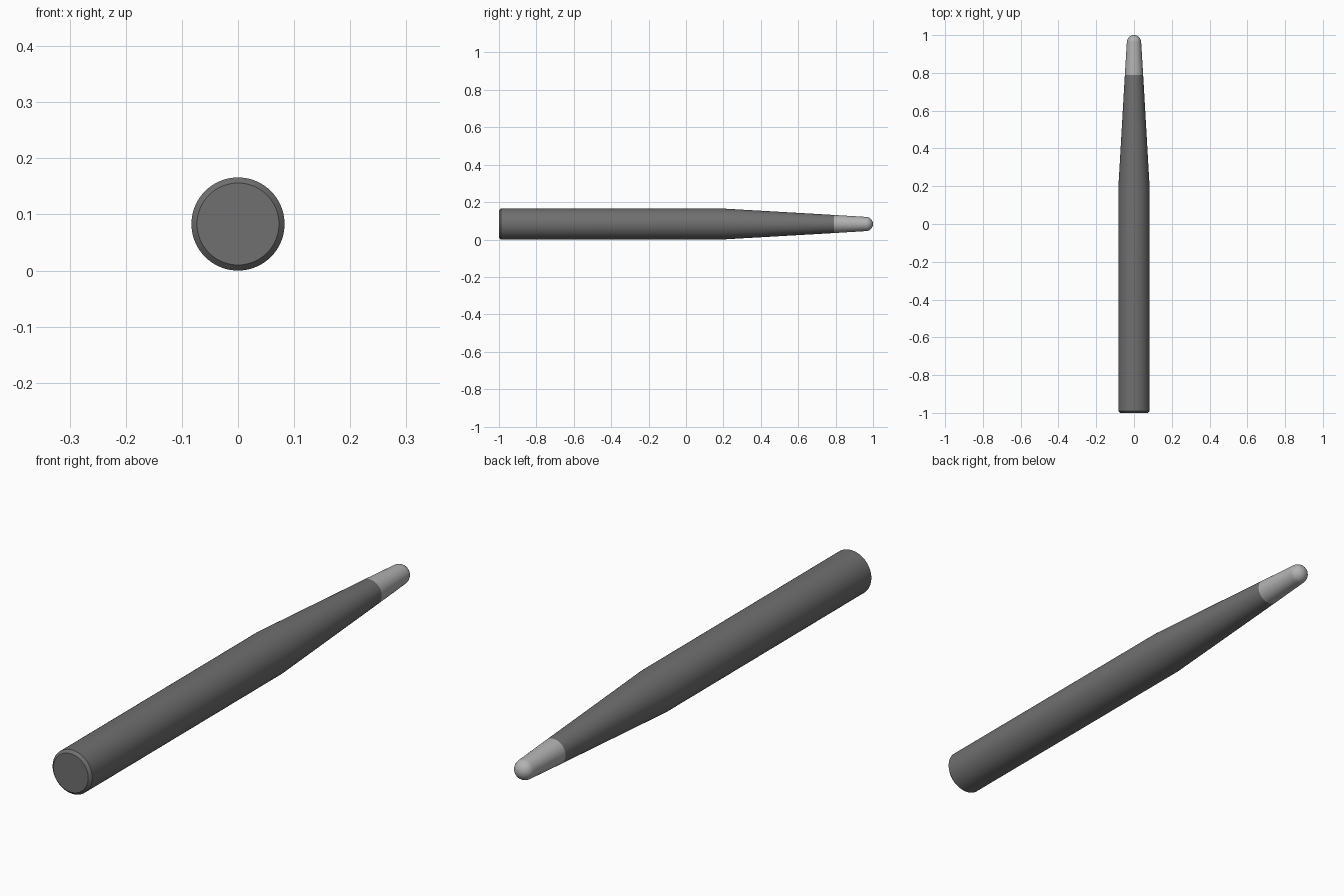
import bpy, bmesh, math

if "Cube" in bpy.data.objects:
    bpy.data.objects.remove(bpy.data.objects["Cube"])

R = 0.083      # barrel radius, also the axis height
SEGMENTS = 64


def lathe(name, profile, color):
    """Revolve (y, radius) points around the lengthwise axis."""
    bm = bmesh.new()
    rings = []
    for y, r in profile:
        if r == 0:
            rings.append([bm.verts.new((0, y, R))] * SEGMENTS)
        else:
            rings.append([bm.verts.new((r * math.cos(a), y, R + r * math.sin(a)))
                          for a in (2 * math.pi * i / SEGMENTS for i in range(SEGMENTS))])
    for a, b in zip(rings, rings[1:]):
        for i in range(SEGMENTS):
            j = (i + 1) % SEGMENTS
            bm.faces.new(list(dict.fromkeys((a[i], b[i], b[j], a[j]))))
    bmesh.ops.recalc_face_normals(bm, faces=bm.faces)
    mesh = bpy.data.meshes.new(name)
    bm.to_mesh(mesh)
    bm.free()
    obj = bpy.data.objects.new(name, mesh)
    bpy.context.collection.objects.link(obj)
    mat = bpy.data.materials.new(name + "_grey")
    mat.diffuse_color = color
    mat.use_nodes = True
    mat.node_tree.nodes["Principled BSDF"].inputs["Base Color"].default_value = mat.diffuse_color
    mesh.materials.append(mat)
    bpy.ops.object.select_all(action='DESELECT')
    obj.select_set(True)
    bpy.context.view_layer.objects.active = obj
    bpy.ops.object.shade_smooth_by_angle(angle=math.radians(30))
    return obj


# Barrel with chamfered butt end and long taper
SEAM = (0.79, 0.0485)
lathe("barrel", [(-1, 0), (-1, R - 0.01), (-0.99, R), (0.19, R), SEAM],
      (0.16, 0.16, 0.16, 1))

# Pale tip ending in a rounded nose
NOSE = 0.038
nose = [(1 - NOSE + NOSE * math.sin(t), NOSE * math.cos(t))
        for t in (math.pi / 2 * i / 12 for i in range(12))]
lathe("tip", [SEAM] + nose + [(1, 0)], (0.45, 0.45, 0.45, 1))
